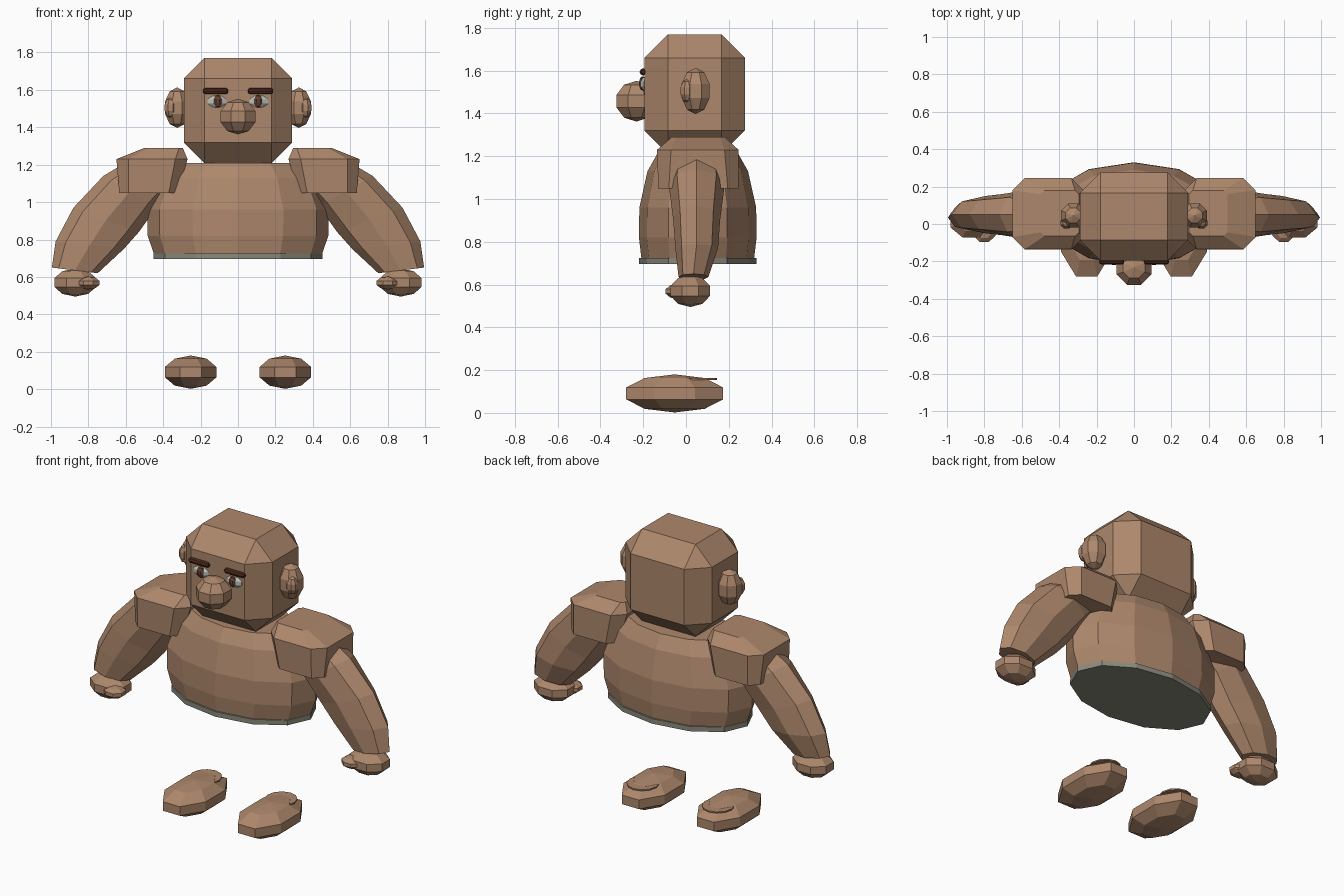
import bpy, bmesh, math
from mathutils import Vector, Matrix

if "Cube" in bpy.data.objects:
    bpy.data.objects.remove(bpy.data.objects["Cube"])


def material(name, rgb):
    m = bpy.data.materials.new(name)
    m.diffuse_color = (*rgb, 1)
    m.use_nodes = True
    m.node_tree.nodes["Principled BSDF"].inputs["Base Color"].default_value = m.diffuse_color
    return m


SKIN = material("skin brown", (0.42, 0.245, 0.15))
GREY = material("waist grey", (0.25, 0.25, 0.2))
WHITE = material("eye white", (0.5, 0.56, 0.5))
IRIS = material("iris brown", (0.13, 0.05, 0.03))
HAIR = material("brow brown", (0.075, 0.022, 0.012))


def finish(name, bm, mat):
    bmesh.ops.recalc_face_normals(bm, faces=bm.faces)
    me = bpy.data.meshes.new(name)
    bm.to_mesh(me)
    bm.free()
    me.materials.append(mat)
    ob = bpy.data.objects.new(name, me)
    bpy.context.collection.objects.link(ob)
    return ob


def blob(name, center, half, mat=SKIN, segs=8, stacks=5):
    """Low-poly ball with its widest ring fitted to the half sizes."""
    bm = bmesh.new()
    bmesh.ops.create_uvsphere(bm, u_segments=segs, v_segments=stacks, radius=1)
    bmesh.ops.rotate(bm, verts=bm.verts, matrix=Matrix.Rotation(math.pi / segs, 3, 'Z'))
    peak = [max(abs(v.co[i]) for v in bm.verts) for i in range(3)]
    for v in bm.verts:
        v.co = Vector(center[i] + v.co[i] / peak[i] * half[i] for i in range(3))
    return finish(name, bm, mat)


def loft(name, rings, mat=SKIN):
    """Skin over closed rings of equal length, capped at both ends."""
    bm = bmesh.new()
    rows = [[bm.verts.new(p) for p in r] for r in rings]
    n = len(rows[0])
    for a, b in zip(rows, rows[1:]):
        for i in range(n):
            j = (i + 1) % n
            bm.faces.new((a[i], a[j], b[j], b[i]))
    bm.faces.new(rows[0])
    bm.faces.new(rows[-1])
    return finish(name, bm, mat)


def ellipse(z, rx, ry, cx=0, cy=0, n=12):
    return [(cx + rx * math.cos(2 * math.pi * i / n),
             cy + ry * math.sin(2 * math.pi * i / n), z) for i in range(n)]


def cut_rect(z, x0, x1, y0, y1, c, s):
    """Rectangle with cut corners, mirrored by s."""
    pts = [(x0 + c, y0), (x1 - c, y0), (x1, y0 + c), (x1, y1 - c),
           (x1 - c, y1), (x0 + c, y1), (x0, y1 - c), (x0, y0 + c)]
    return [(s * x, y, z) for x, y in pts]


def arm_ring(outer, inner, hy, cy, s, n=8):
    """Oval between an outer and an inner point in the xz plane."""
    o, i = Vector(outer), Vector(inner)
    mid, half = (o + i) / 2, (o - i) / 2
    ring = []
    for k in range(n):
        a = 2 * math.pi * k / n
        p = mid + half * math.cos(a)
        ring.append((s * p.x, cy + hy * math.sin(a), p.y))
    return ring


# head: box with wide chamfers
bm = bmesh.new()
bmesh.ops.create_cube(bm, size=1)
for v in bm.verts:
    v.co = Vector((v.co.x * 0.58, 0.04 + v.co.y * 0.47, 1.49 + v.co.z * 0.56))
bmesh.ops.bevel(bm, geom=bm.edges[:], offset=0.11, segments=1, affect='EDGES')
finish("head", bm, SKIN)

# torso and waist plate
loft("torso", [ellipse(z, rx, ry, 0, 0.055) for z, rx, ry in (
    (0.71, 0.445, 0.262), (0.82, 0.483, 0.275), (0.96, 0.485, 0.273),
    (1.13, 0.42, 0.235), (1.21, 0.34, 0.19))])
loft("waist_plate", [ellipse(z, 0.452, 0.274, 0, 0.055) for z in (0.695, 0.725)], GREY)

blob("nose", (0, -0.232, 1.457), (0.093, 0.093, 0.095))

for s, side in ((-1, "left"), (1, "right")):
    # shoulder block
    loft(side + "_shoulder", [
        cut_rect(1.05, 0.32, 0.635, -0.13, 0.245, 0.05, s),
        cut_rect(1.23, 0.27, 0.65, -0.135, 0.245, 0.065, s),
        cut_rect(1.29, 0.295, 0.5, -0.065, 0.18, 0.02, s)])
    # bent arm
    loft(side + "_arm", [arm_ring(o, i, hy, cy, s) for o, i, hy, cy in (
        ((0.62, 1.2), (0.38, 1.04), 0.12, 0.05),
        ((0.72, 1.14), (0.43, 0.98), 0.13, 0.05),
        ((0.88, 0.97), (0.53, 0.84), 0.11, 0.05),
        ((0.975, 0.79), (0.61, 0.75), 0.10, 0.05),
        ((0.995, 0.65), (0.75, 0.62), 0.07, 0.035))])
    # fist and thumb
    blob(side + "_fist", (s * 0.87, 0.02, 0.57), (0.112, 0.092, 0.075))
    blob(side + "_thumb", (s * 0.8, -0.04, 0.568), (0.06, 0.055, 0.035))
    # foot with thin heel disc
    blob(side + "_foot", (s * 0.253, -0.053, 0.091), (0.138, 0.227, 0.089))
    loft(side + "_heel_disc", [ellipse(z, 0.09, 0.095, s * 0.253, 0.05)
                               for z in (0.154, 0.162)])
    # ear with front lobe
    blob(side + "_ear", (s * 0.325, 0.045, 1.505), (0.065, 0.065, 0.108))
    blob(side + "_ear_lobe", (s * 0.36, 0.005, 1.505), (0.032, 0.03, 0.055))
    # eye
    blob(side + "_eye", (s * 0.112, -0.185, 1.538), (0.05, 0.026, 0.036), WHITE)
    blob(side + "_iris", (s * 0.108, -0.203, 1.54), (0.022, 0.016, 0.034), IRIS)
    # brow: rounded bar along x
    loft(side + "_brow", [
        [(s * x, -0.2 + r * math.cos(k * math.pi / 4), 1.594 + r * math.sin(k * math.pi / 4))
         for k in range(8)]
        for x, r in ((0.053, 0.009), (0.065, 0.017), (0.175, 0.017), (0.187, 0.009))], HAIR)
